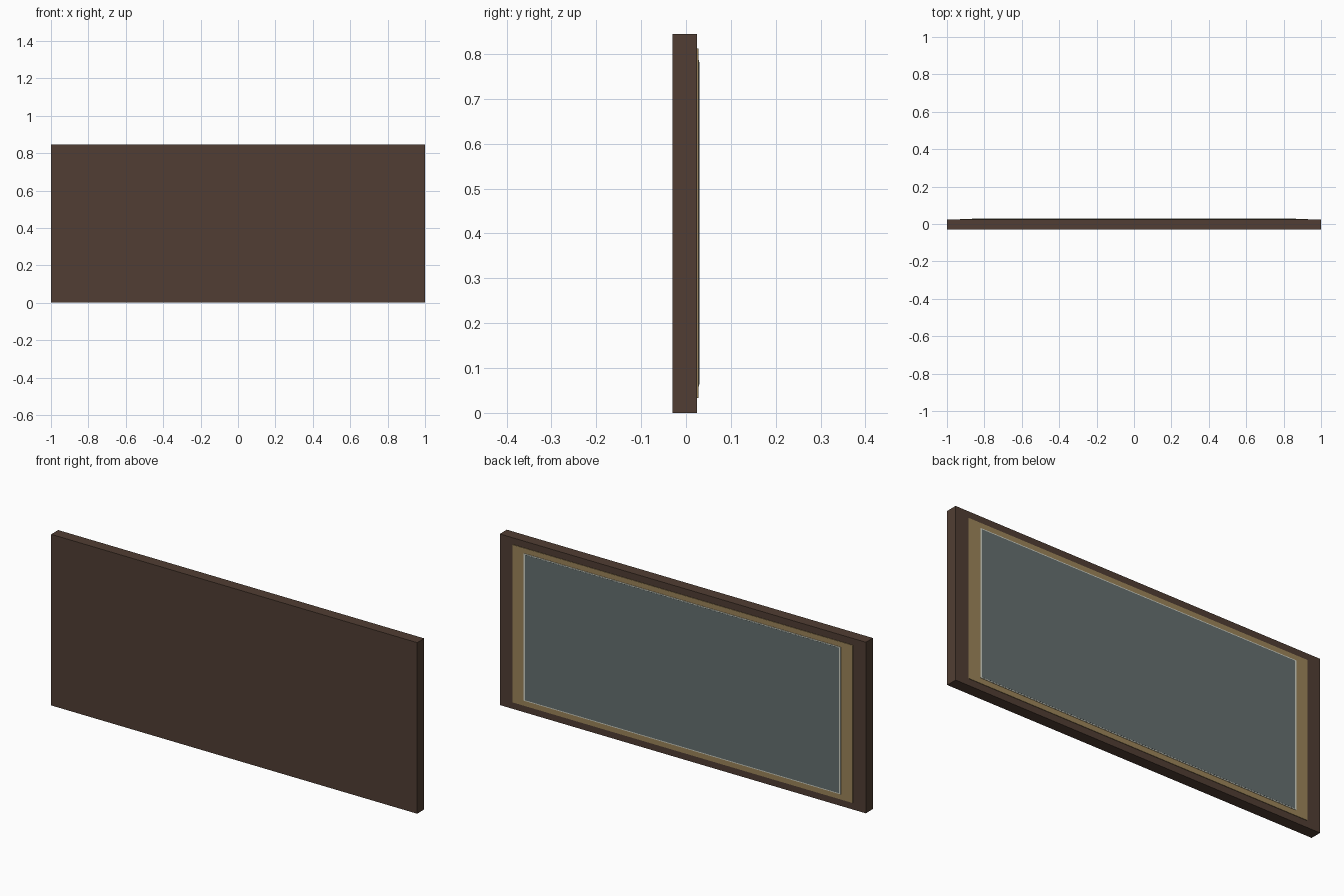
import bpy, bmesh

if "Cube" in bpy.data.objects:
    bpy.data.objects.remove(bpy.data.objects["Cube"])

Z_MID = 0.4225


def material(name, color):
    m = bpy.data.materials.new(name)
    m.diffuse_color = (*color, 1)
    m.use_nodes = True
    m.node_tree.nodes["Principled BSDF"].inputs["Base Color"].default_value = m.diffuse_color
    return m


def finish(name, bm, mat):
    bmesh.ops.recalc_face_normals(bm, faces=bm.faces)
    me = bpy.data.meshes.new(name)
    bm.to_mesh(me)
    bm.free()
    me.materials.append(mat)
    ob = bpy.data.objects.new(name, me)
    bpy.context.collection.objects.link(ob)
    return ob


def panel(name, hx, hz, y0, y1, mat):
    """Solid slab with half sizes hx, hz, running from y0 to y1."""
    bm = bmesh.new()
    bmesh.ops.create_cube(bm, size=1)
    for v in bm.verts:
        v.co = (v.co.x * 2 * hx, y1 if v.co.y > 0 else y0, Z_MID + v.co.z * 2 * hz)
    return finish(name, bm, mat)


def border(name, outer, inner, y0, y1, mat):
    """Rectangular ring between the outer and inner half sizes."""
    bm = bmesh.new()
    loops = []
    for (hx, hz), y in ((outer, y0), (outer, y1), (inner, y1), (inner, y0)):
        loops.append([bm.verts.new((sx * hx, y, Z_MID + sz * hz))
                      for sx, sz in ((-1, -1), (1, -1), (1, 1), (-1, 1))])
    for i in range(4):
        a, b = loops[i], loops[(i + 1) % 4]
        for j in range(4):
            k = (j + 1) % 4
            bm.faces.new((a[j], a[k], b[k], b[j]))
    return finish(name, bm, mat)


wood = material("dark_wood", (0.082, 0.048, 0.033))
gold = material("gilt", (0.33, 0.23, 0.10))
silver = material("pale_edge", (0.62, 0.64, 0.56))
glass = material("mirror_glass", (0.13, 0.16, 0.16))

# Wooden body with a flat front
panel("wood_frame", 1.0, 0.4225, -0.03, 0.025, wood)
# Gilt slip set on the frame
border("gilt_slip", (0.93, 0.3895), (0.86, 0.3595), 0.02, 0.0275, gold)
# Pale rim around the glass
border("glass_rim", (0.866, 0.3635), (0.857, 0.3585), 0.02, 0.0295, silver)
# Mirror glass
panel("mirror_glass", 0.858, 0.3592, 0.02, 0.03, glass)
